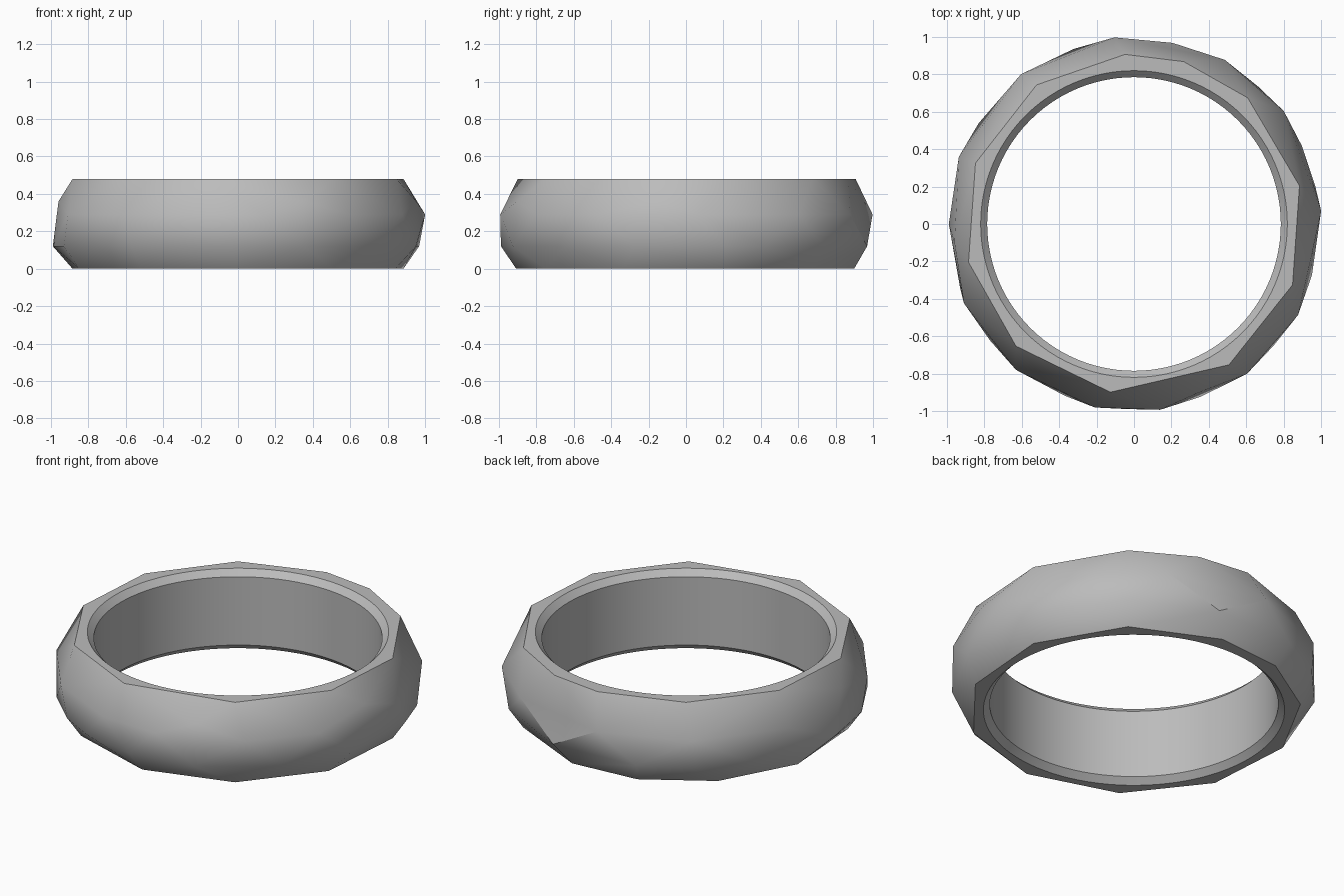
import bpy
import bmesh
from math import radians, sin, cos, tau

if "Cube" in bpy.data.objects:
    bpy.data.objects.remove(bpy.data.objects["Cube"], do_unlink=True)

HEIGHT = 0.48
CHAMFER = 0.035
BORE = 0.785
SEGMENTS = 96


def grey_metal():
    mat = bpy.data.materials.new("grey_metal")
    mat.use_nodes = True
    colour = (0.5, 0.5, 0.5, 1)
    mat.diffuse_color = colour
    mat.node_tree.nodes["Principled BSDF"].inputs["Base Color"].default_value = colour
    return mat


def ring_points(bm, angles, radius, height):
    """Add vertices at the given angles in degrees on one level."""
    return [bm.verts.new((radius * cos(radians(a)), radius * sin(radians(a)), height))
            for a in angles]


def circle(bm, radius, height):
    """Add a closed loop of edges for the round opening."""
    verts = [bm.verts.new((radius * cos(tau * i / SEGMENTS), radius * sin(tau * i / SEGMENTS), height))
             for i in range(SEGMENTS)]
    edges = [bm.edges.new((v, verts[i - 1])) for i, v in enumerate(verts)]
    return verts, edges


def skin(bm, lower, upper):
    """Join two circles with a band of quads."""
    for i in range(SEGMENTS):
        bm.faces.new((lower[i - 1], lower[i], upper[i], upper[i - 1]))


bm = bmesh.new()

# Faceted outside: irregular corners on five levels, wrapped in a hull
ring_points(bm, (93, 73, 48, 13, -21, -56, -98, -134, -167, 159, 125), 0.908, HEIGHT)
ring_points(bm, (-69, -9, -174), 0.965, 0.36)
ring_points(bm, (-53, -82, -102, -129, -155, 159, 127, 96, 61, 37, 4, -29), 1.003, 0.29)
ring_points(bm, (-69, -92, -112, -125, -141, -160, 180, 147, 128, 109,
                 78, 48, 25, 12, -16, -41), 0.99, 0.12)
ring_points(bm, (48, 82, 108, 136, 167, -159, -125, -90, -56, -22, 13), 0.908, 0)
hull = bmesh.ops.convex_hull(bm, input=bm.verts[:])
spare = {v for v in hull["geom_interior"] + hull["geom_unused"] if isinstance(v, bmesh.types.BMVert)}
bmesh.ops.delete(bm, geom=list(spare), context="VERTS")

# Open the flat top and bottom
bm.normal_update()
caps = [f for f in bm.faces if abs(f.normal.z) > 0.99]
bmesh.ops.delete(bm, geom=caps, context="FACES")
rims = [e for e in bm.edges if e.is_boundary]

# Flat rims, chamfers and the round bore
levels = []
for edge_height, bore_height in ((0, CHAMFER), (HEIGHT, HEIGHT - CHAMFER)):
    outer = [e for e in rims if abs(e.verts[0].co.z - edge_height) < 0.01]
    mouth, mouth_edges = circle(bm, BORE + CHAMFER, edge_height)
    bmesh.ops.triangle_fill(bm, use_beauty=True, edges=outer + mouth_edges)
    inner, _ = circle(bm, BORE, bore_height)
    skin(bm, mouth, inner)
    levels.append(inner)
skin(bm, *levels)
bmesh.ops.recalc_face_normals(bm, faces=bm.faces[:])

mesh = bpy.data.meshes.new("faceted_ring")
bm.to_mesh(mesh)
bm.free()
mesh.materials.append(grey_metal())
ring = bpy.data.objects.new("faceted_ring", mesh)
bpy.context.collection.objects.link(ring)

# Soft facets with crisp rims
bpy.ops.object.select_all(action="DESELECT")
ring.select_set(True)
bpy.context.view_layer.objects.active = ring
bpy.ops.object.shade_smooth_by_angle(angle=radians(30))
